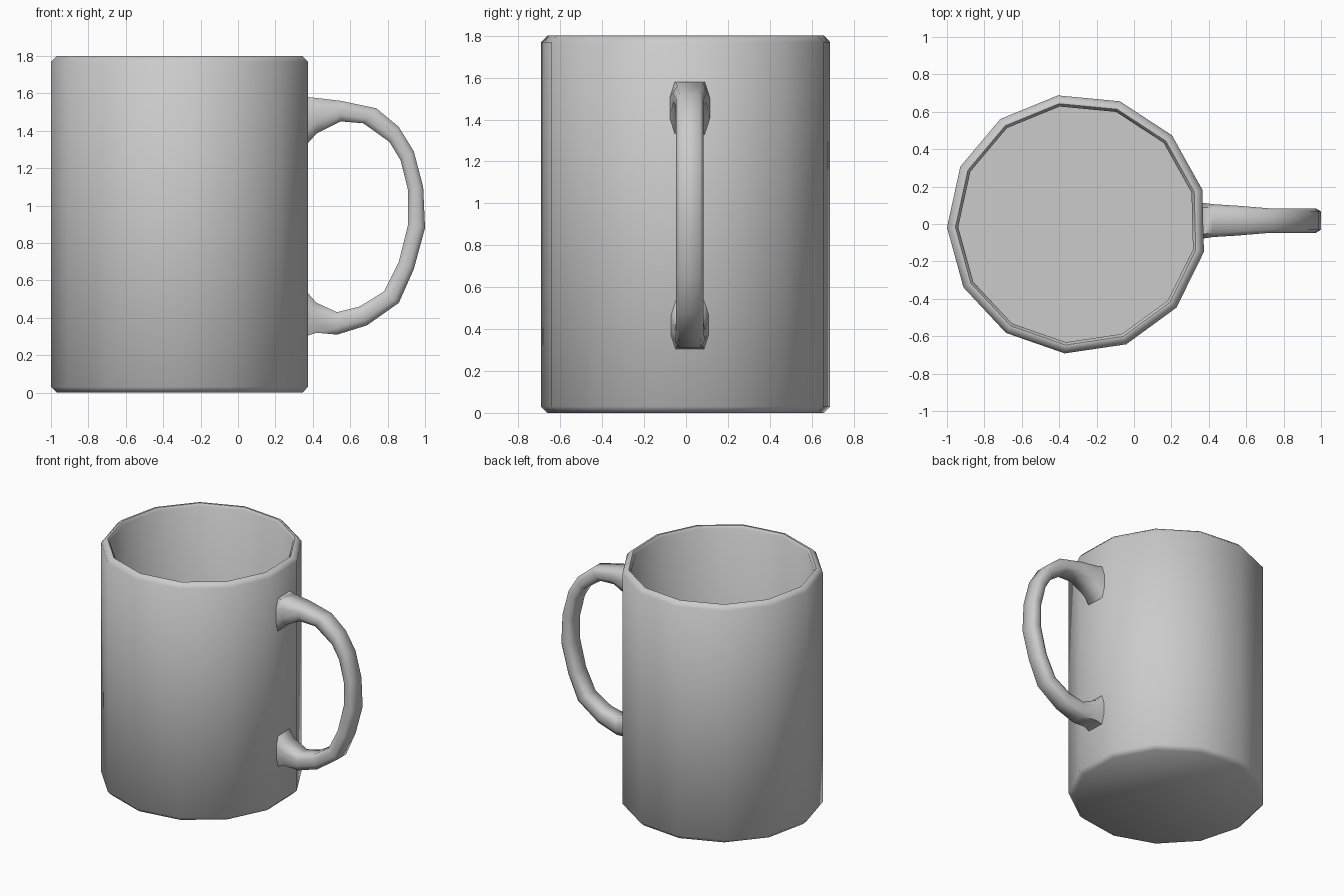
import bpy, bmesh, math

cube = bpy.data.objects.get("Cube")
if cube:
    bpy.data.objects.remove(cube, do_unlink=True)

grey = bpy.data.materials.new("plain_grey")
grey.use_nodes = True
colour = (0.6, 0.6, 0.6, 1)
grey.diffuse_color = colour
bsdf = next(n for n in grey.node_tree.nodes if n.type == 'BSDF_PRINCIPLED')
bsdf.inputs["Base Color"].default_value = colour


def loft(name, rings, smooth_angle):
    """Skin a list of equal-length point rings and cap both ends."""
    bm = bmesh.new()
    loops = [[bm.verts.new(p) for p in ring] for ring in rings]
    n = len(loops[0])
    for a, b in zip(loops, loops[1:]):
        for i in range(n):
            j = (i + 1) % n
            bm.faces.new((a[i], a[j], b[j], b[i]))
    bm.faces.new(loops[0])
    bm.faces.new(loops[-1])
    bmesh.ops.recalc_face_normals(bm, faces=bm.faces)
    mesh = bpy.data.meshes.new(name)
    bm.to_mesh(mesh)
    bm.free()
    mesh.materials.append(grey)
    obj = bpy.data.objects.new(name, mesh)
    bpy.context.collection.objects.link(obj)
    bpy.ops.object.select_all(action='DESELECT')
    obj.select_set(True)
    bpy.context.view_layer.objects.active = obj
    bpy.ops.object.shade_smooth_by_angle(angle=math.radians(smooth_angle))
    return obj


# Cup: thirteen-sided wall with chamfered foot and rim, hollow inside
SIDES, CENTRE_X, TURN = 13, -0.305, math.radians(181.5)


def cup_ring(radius, z):
    angles = [TURN + math.tau * k / SIDES for k in range(SIDES)]
    return [(CENTRE_X + radius * math.cos(a), radius * math.sin(a), z) for a in angles]


cup_profile = [(0.665, 0), (0.695, 0.03), (0.695, 1.77), (0.665, 1.8),
               (0.65, 1.8), (0.635, 1.78), (0.635, 0.06)]
loft("cup", [cup_ring(r, z) for r, z in cup_profile], 50)

# Handle: outer (x, z), inner (x, z) and half width of each section, top to bottom
sections = [
    ((0.34, 1.58), (0.34, 1.31), 0.097),
    ((0.375, 1.58), (0.375, 1.335), 0.095),
    ((0.42, 1.575), (0.42, 1.385), 0.088),
    ((0.55, 1.56), (0.55, 1.45), 0.08),
    ((0.74, 1.52), (0.67, 1.44), 0.066),
    ((0.86, 1.42), (0.81, 1.34), 0.065),
    ((0.94, 1.29), (0.87, 1.24), 0.065),
    ((0.99, 1.10), (0.91, 1.08), 0.065),
    ((1.0, 0.88), (0.91, 0.90), 0.065),
    ((0.94, 0.66), (0.86, 0.70), 0.065),
    ((0.86, 0.48), (0.78, 0.54), 0.065),
    ((0.69, 0.36), (0.65, 0.46), 0.066),
    ((0.53, 0.31), (0.53, 0.43), 0.072),
    ((0.42, 0.32), (0.42, 0.48), 0.082),
    ((0.375, 0.305), (0.375, 0.53), 0.09),
    ((0.34, 0.30), (0.34, 0.56), 0.092),
]
# Rounded-rectangle section: (share of half width, share of thickness)
outline = [(-0.75, 0), (0.75, 0), (1, 0.3), (1, 0.7),
           (0.75, 1), (-0.75, 1), (-1, 0.7), (-1, 0.3)]
HANDLE_Y = 0.018


def handle_ring(outer, inner, half):
    (ox, oz), (ix, iz) = outer, inner
    return [(ox + (ix - ox) * t, HANDLE_Y + half * w, oz + (iz - oz) * t)
            for w, t in outline]


loft("handle", [handle_ring(*s) for s in sections], 65)
